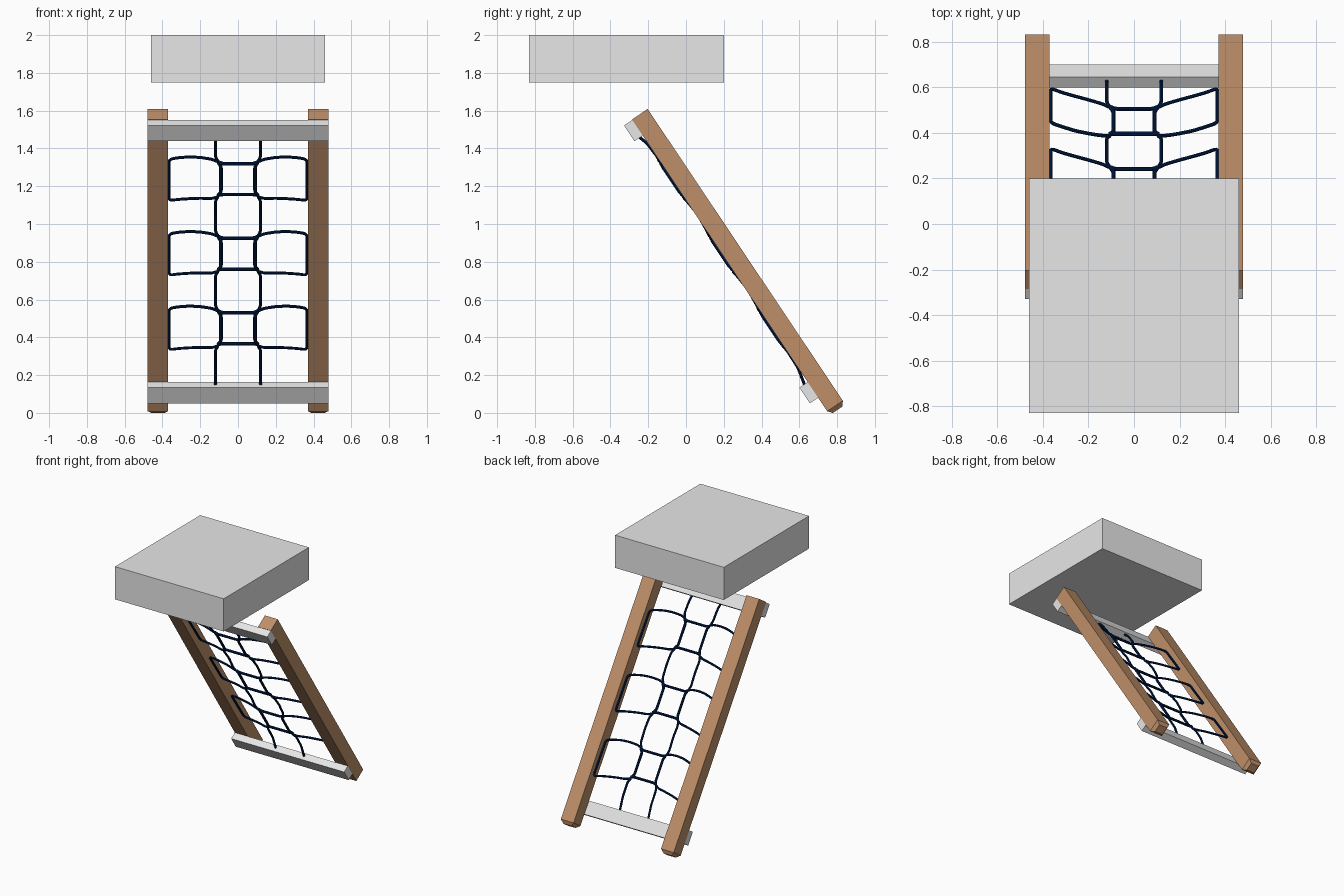
import bpy, bmesh
from mathutils import Vector

if "Cube" in bpy.data.objects:
    bpy.data.objects.remove(bpy.data.objects["Cube"])


def material(name, rgb):
    m = bpy.data.materials.new(name)
    m.diffuse_color = (*rgb, 1)
    m.use_nodes = True
    m.node_tree.nodes["Principled BSDF"].inputs["Base Color"].default_value = m.diffuse_color
    return m


GREY = material("light grey", (0.8, 0.8, 0.8))
WOOD = material("brown wood", (0.515, 0.275, 0.14))
NAVY = material("navy rope", (0.0, 0.012, 0.07))

# Ladder plane: t runs down the slope, s runs from the upper face to the under side
ORIGIN = Vector((0, -0.203, 1.609))
U = Vector((0, 0.556, -0.831))
N = Vector((0, 0.831, 0.556))


def place(x, t, s):
    return ORIGIN + Vector((x, 0, 0)) + U * t - N * s


def prism(name, rings, mat):
    """Solid through four-cornered rings, capped at both ends."""
    bm = bmesh.new()
    loops = [[bm.verts.new(p) for p in r] for r in rings]
    for a, b in zip(loops, loops[1:]):
        for i in range(4):
            j = (i + 1) % 4
            bm.faces.new((a[i], a[j], b[j], b[i]))
    bm.faces.new(loops[0])
    bm.faces.new(loops[-1])
    bmesh.ops.recalc_face_normals(bm, faces=bm.faces)
    me = bpy.data.meshes.new(name)
    bm.to_mesh(me)
    bm.free()
    me.materials.append(mat)
    ob = bpy.data.objects.new(name, me)
    bpy.context.collection.objects.link(ob)
    return ob


def ring(x0, x1, t, s0, s1, inset=0.0):
    x0, x1, s0, s1 = x0 + inset, x1 - inset, s0 + inset, s1 - inset
    return [place(x, t, s) for x, s in ((x0, s0), (x1, s0), (x1, s1), (x0, s1))]


def rope(name, points, radius, closed=False, fillet=0.02):
    """Round tube through the points with rounded corners."""
    pts = [place(*p) for p in points]
    n, path = len(pts), []
    for i, p in enumerate(pts):
        if not closed and i in (0, n - 1):
            path.append(p)
            continue
        a, b = pts[i - 1] - p, pts[(i + 1) % n] - p
        a = p + a.normalized() * min(fillet, a.length * 0.45)
        b = p + b.normalized() * min(fillet, b.length * 0.45)
        for k in range(5):
            f = k / 4
            path.append(a * (1 - f) ** 2 + p * 2 * f * (1 - f) + b * f * f)
    cu = bpy.data.curves.new(name, 'CURVE')
    cu.dimensions = '3D'
    cu.bevel_depth = radius
    cu.bevel_resolution = 2
    cu.use_fill_caps = True
    sp = cu.splines.new('POLY')
    sp.points.add(len(path) - 1)
    for q, p in zip(sp.points, path):
        q.co = (*p, 1)
    sp.use_cyclic_u = closed
    cu.materials.append(NAVY)
    ob = bpy.data.objects.new(name, cu)
    bpy.context.collection.objects.link(ob)
    bpy.ops.object.select_all(action='DESELECT')
    ob.select_set(True)
    bpy.context.view_layer.objects.active = ob
    bpy.ops.object.convert(target='MESH')
    bpy.ops.object.shade_smooth_by_angle()


# Platform block above the ladder
prism("platform", [[(x, y, z) for x, y in ((-.46, -.83), (.46, -.83), (.46, .2), (-.46, .2))]
                   for z in (1.75, 2.0)], GREY)

# Sloping posts with a chamfered foot
for side, x0 in (("left", -0.478), ("right", 0.37)):
    x1 = x0 + 0.108
    prism(side + "_post", [ring(x0, x1, 0, 0, .1), ring(x0, x1, 1.859, 0, .1),
                           ring(x0, x1, 1.883, 0, .1, 0.02)], WOOD)

# Crossbars on the under side of the posts
for name, t in (("top_crossbar", 0.003), ("bottom_crossbar", 1.673)):
    prism(name, [ring(-.478, .478, t, .1, .153), ring(-.478, .478, t + .1, .1, .153)], GREY)

# Net: one long rope per side, looping out to the post at each row
rows = [0.28, 0.755, 1.23]
for side, m in (("left", -1), ("right", 1)):
    path = [(.12, .08, .125), (.12, .15, .104)]
    for t in rows:
        path += [(.12, t - .04, .098), (.102, t - .01, .104), (.135, t - .024, .097),
                 (.2, t - .027, .083), (.26, t - .022, .071), (.32, t - .008, .058),
                 (.365, t + .008, .05), (.365, t + .274, .045), (.32, t + .259, .056),
                 (.26, t + .246, .068), (.2, t + .235, .08), (.135, t + .226, .097),
                 (.102, t + .206, .104), (.12, t + .24, .098), (.12, t + .33, .09)]
    path[-1:] = [(.12, 1.58, .1), (.12, 1.69, .125)]
    rope(side + "_net_rope", [(m * x, t, s) for x, t, s in path], 0.008)

# Centre loops hooked through the side ropes
for i, t in enumerate(rows):
    quarter = [(.085, 0, .102), (.108, -.010, .096), (.09, .016, .104)]
    right = [(x, t + d, s) for x, d, s in quarter]
    right += [(x, t + .197 - d, s) for x, d, s in reversed(quarter)]
    left = [(-x, d, s) for x, d, s in reversed(right)]
    rope("centre_net_loop_%d" % (i + 1), right + left, 0.0095, True, 0.012)
